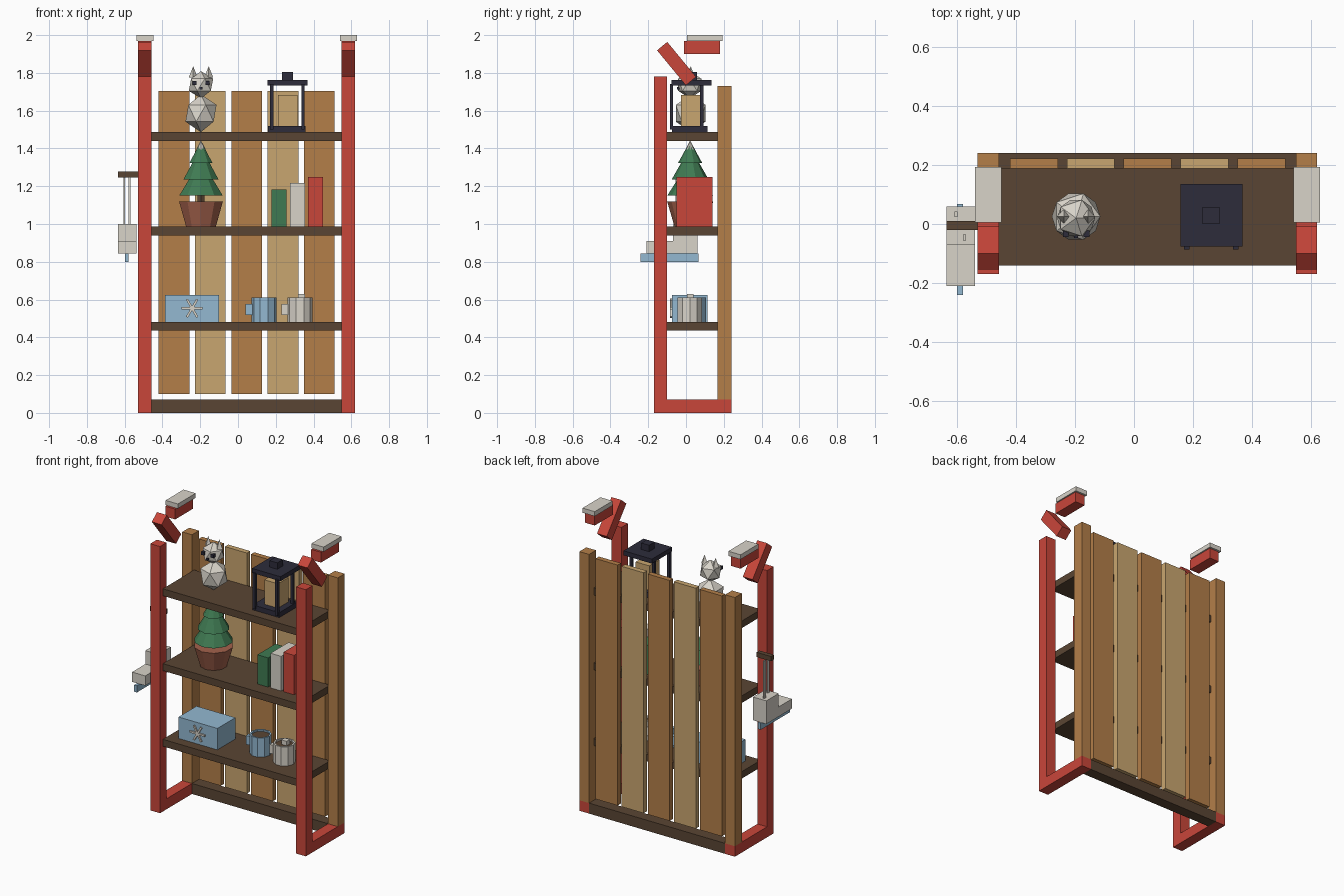
import bpy, bmesh, math
from mathutils import Matrix, Vector

if "Cube" in bpy.data.objects:
    bpy.data.objects.remove(bpy.data.objects["Cube"])


def lin(c):
    return c / 12.92 if c <= 0.04045 else ((c + 0.055) / 1.055) ** 2.4


def material(name, code):
    m = bpy.data.materials.new(name)
    m.diffuse_color = [lin(int(code[i:i + 2], 16) / 255) for i in (0, 2, 4)] + [1]
    m.use_nodes = True
    m.node_tree.nodes["Principled BSDF"].inputs["Base Color"].default_value = m.diffuse_color
    return m


RED = material("red paint", "C9463A")
DARK = material("dark wood", "5A4533")
WOOD = material("brown wood", "B47F49")
TAN = material("tan wood", "C9A670")
WHITE = material("off white", "D8D3C9")
GREEN = material("green", "3F7A52")
BLUE = material("pale blue", "93B8D1")
CLAY = material("terracotta", "A3624C")
NAVY = material("dark metal", "2D2C3B")


def finish(name, bm, mat):
    bmesh.ops.recalc_face_normals(bm, faces=bm.faces[:])
    me = bpy.data.meshes.new(name)
    bm.to_mesh(me)
    bm.free()
    me.materials.append(mat)
    ob = bpy.data.objects.new(name, me)
    bpy.context.collection.objects.link(ob)
    return ob


def box(name, mat, x, y, z, rot=None):
    """Box from ranges on each axis, optionally rotated about its centre."""
    bm = bmesh.new()
    r = (x, y, z)
    size = Matrix.Diagonal([b - a for a, b in r] + [1])
    place = Matrix.Translation([(a + b) / 2 for a, b in r])
    bmesh.ops.create_cube(bm, size=1, matrix=place @ (rot or Matrix()) @ size)
    return finish(name, bm, mat)


def cone(name, mat, c, r1, r2, z0, z1, n):
    bm = bmesh.new()
    bmesh.ops.create_cone(bm, cap_ends=True, segments=n, radius1=r1, radius2=r2,
                          depth=z1 - z0,
                          matrix=Matrix.Translation((c[0], c[1], (z0 + z1) / 2)))
    return finish(name, bm, mat)


def ball(name, mat, c, r, sz=1):
    bm = bmesh.new()
    bmesh.ops.create_icosphere(bm, subdivisions=1, radius=r,
                               matrix=Matrix.Translation(c) @ Matrix.Diagonal((1, 1, sz, 1)))
    return finish(name, bm, mat)


def lathe(name, mat, c, profile, n):
    """Closed ring solid spun from (radius, height) points."""
    bm = bmesh.new()
    rings = [[bm.verts.new((c[0] + r * math.cos(2 * math.pi * i / n),
                            c[1] + r * math.sin(2 * math.pi * i / n), z))
              for i in range(n)] for r, z in profile]
    for a, b in zip(rings, rings[1:]):
        for i in range(n):
            j = (i + 1) % n
            bm.faces.new((a[i], a[j], b[j], b[i]))
    bm.faces.new(rings[0])
    bm.faces.new(rings[-1])
    return finish(name, bm, mat)


# frame: both sides of the rack
for side, cx in (("left", -0.493), ("right", 0.584)):
    xs = (cx - 0.036, cx + 0.036)
    box(side + "_front_post", RED, xs, (-0.17, -0.1), (0.07, 1.78))
    box(side + "_base_rail", RED, xs, (-0.17, 0.24), (0, 0.07))
    box(side + "_back_post", WOOD, xs, (0.167, 0.24), (0.07, 1.73))
    box(side + "_slanted_arm", RED, xs, (-0.17, 0.07), (1.814, 1.884),
        Matrix.Rotation(math.radians(-50.5), 4, 'X'))
    box(side + "_top_block", RED, xs, (-0.01, 0.18), (1.9, 1.969))
    box(side + "_snow_cap", WHITE, (cx - 0.045, cx + 0.045), (0.005, 0.193), (1.969, 2.0))

# shelves, back beam and back planks
box("back_beam", DARK, (-0.457, 0.548), (0.167, 0.24), (0, 0.07))
for i, z in enumerate((0.435, 0.94, 1.44)):
    box(f"shelf_{i + 1}", DARK, (-0.457, 0.548), (-0.14, 0.19), (z, z + 0.047))
for i in range(5):
    x = -0.42 + i * 0.1925
    box(f"back_plank_{i + 1}", TAN if i % 2 else WOOD, (x, x + 0.162), (0.187, 0.222), (0.1, 1.705))

# animal figure on the top shelf
fx, fy = -0.196, 0.025
ball("figure_body", WHITE, (fx, fy, 1.586), 0.092, 1.08)
ball("figure_head", WHITE, (fx, fy - 0.005, 1.737), 0.072)
for s in (-1, 1):
    cone("figure_ear", WHITE, (fx + s * 0.041, fy), 0.024, 0, 1.775, 1.835, 4)
    box("figure_eye", NAVY, (fx + s * 0.035 - 0.01, fx + s * 0.035 + 0.01),
        (-0.044, -0.022), (1.735, 1.757))
box("figure_nose", NAVY, (fx - 0.007, fx + 0.007), (-0.047, -0.03), (1.712, 1.724))

# lantern
box("lantern_base", NAVY, (0.16, 0.357), (-0.075, 0.115), (1.487, 1.52))
box("lantern_roof", NAVY, (0.157, 0.367), (-0.076, 0.135), (1.733, 1.763))
box("lantern_knob", NAVY, (0.232, 0.29), (0, 0.058), (1.763, 1.806))
box("lantern_candle", TAN, (0.213, 0.314), (-0.027, 0.083), (1.52, 1.683))
for x in (0.178, 0.344):
    for y in (-0.077, 0.083):
        box("lantern_post", NAVY, (x - 0.009, x + 0.009), (y - 0.009, y + 0.009), (1.5, 1.74))

# potted tree
t = (-0.196, 0.022)
cone("pot", CLAY, t, 0.083, 0.122, 0.987, 1.12, 10)
cone("tree_trunk", DARK, t, 0.022, 0.018, 1.12, 1.25, 6)
for i, (r, z0, z1, r2) in enumerate(((0.12, 1.152, 1.27, 0.045), (0.098, 1.235, 1.355, 0.03),
                                     (0.064, 1.323, 1.425, 0.008))):
    cone(f"tree_tier_{i + 1}", GREEN, t, r, r2, z0, z1, 10)
cone("tree_snow_tip", WHITE, t, 0.025, 0, 1.395, 1.443, 8)

# books
for name, mat, x, top in (("green_book", GREEN, 0.178, 1.182), ("white_book", WHITE, 0.275, 1.218),
                          ("red_book", RED, 0.37, 1.25)):
    box(name, mat, (x, x + 0.079), (-0.05, 0.14), (0.987, top))

# gift box with a snowflake plate
box("gift_box", BLUE, (-0.387, -0.1), (-0.075, 0.115), (0.482, 0.625))
for a in (0, 60, 120):
    box("snowflake_bar", WHITE, (-0.298, -0.188), (-0.084, -0.075), (0.548, 0.56),
        Matrix.Rotation(math.radians(a), 4, 'Y'))

# mugs
for name, mat, c in (("blue_mug", BLUE, (0.138, 0.042)), ("white_mug", WHITE, (0.328, 0.02))):
    lathe(name, mat, c, ((0.067, 0.482), (0.067, 0.61), (0.056, 0.61), (0.056, 0.59)), 10)
    cone(name + "_drink", DARK, c, 0.055, 0.055, 0.588, 0.6, 10)
    box(name + "_handle", mat, (c[0] - 0.098, c[0] - 0.058), (c[1] - 0.015, c[1] + 0.015), (0.518, 0.577))
box("marshmallow", WHITE, (0.317, 0.355), (0.005, 0.04), (0.595, 0.63))

# hanging skate
box("peg", DARK, (-0.635, -0.529), (-0.02, 0.01), (1.245, 1.277))
for x, y in ((-0.602, 0.033), (-0.574, -0.045)):
    box("skate_lace", WHITE, (x - 0.005, x + 0.005), (y - 0.01, y + 0.01), (0.98, 1.25))
box("skate_cuff", WHITE, (-0.635, -0.538), (-0.07, 0.06), (0.845, 1.0))
box("skate_toe", WHITE, (-0.635, -0.538), (-0.21, -0.07), (0.845, 0.91))
box("skate_blade", BLUE, (-0.599, -0.579), (-0.24, 0.067), (0.8, 0.845))
